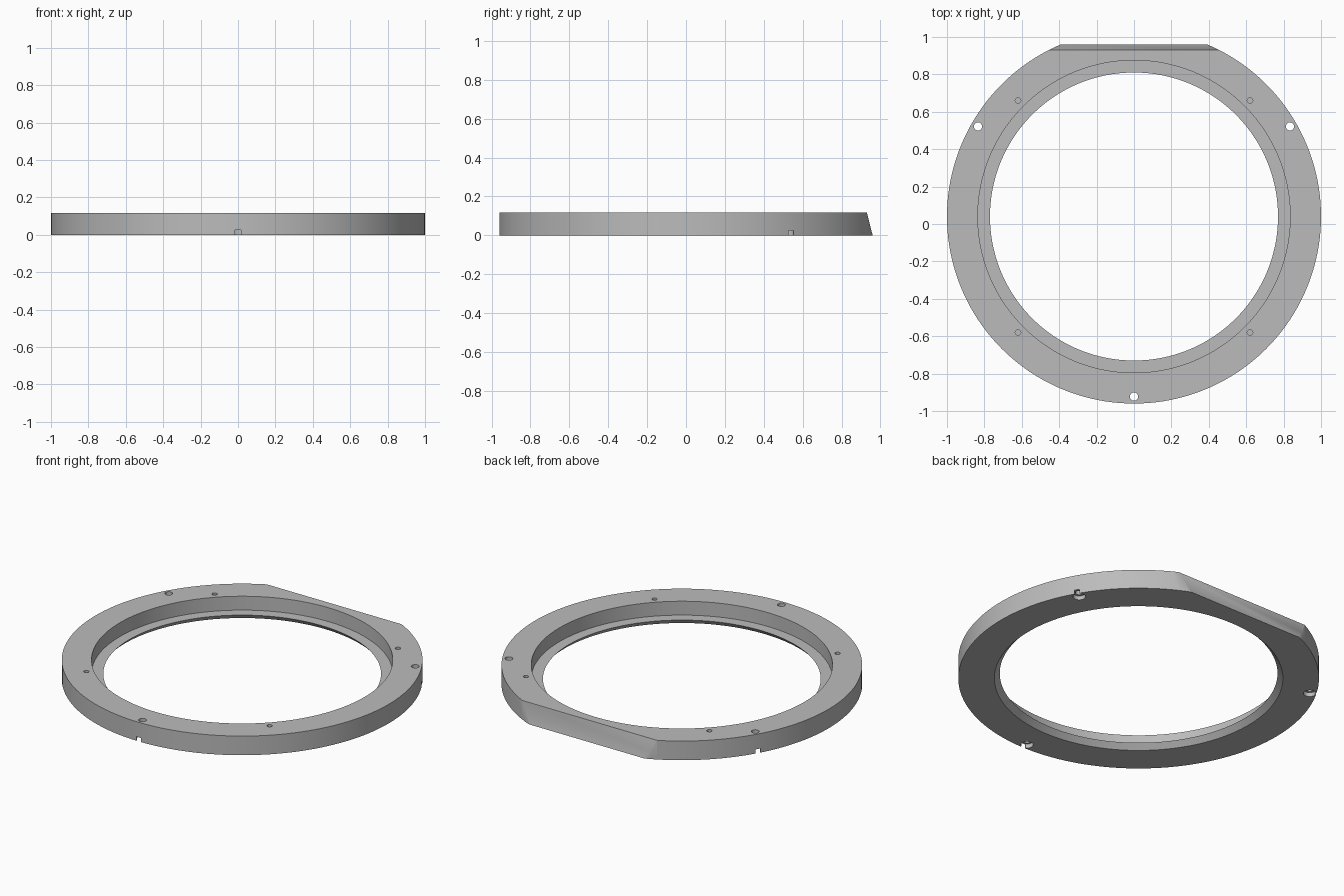
import bpy, bmesh, math
from mathutils import Matrix, Vector

if "Cube" in bpy.data.objects:
    bpy.data.objects.remove(bpy.data.objects["Cube"])

CENTRE = Vector((0, 0.04, 0))
HEIGHT = 0.117

grey = bpy.data.materials.new("plain grey")
grey.use_nodes = True
grey.diffuse_color = (0.5, 0.5, 0.5, 1)
grey.node_tree.nodes["Principled BSDF"].inputs["Base Color"].default_value = (0.5, 0.5, 0.5, 1)


def make_object(name, bm):
    bmesh.ops.recalc_face_normals(bm, faces=bm.faces)
    mesh = bpy.data.meshes.new(name)
    bm.to_mesh(mesh)
    bm.free()
    mesh.materials.append(grey)
    obj = bpy.data.objects.new(name, mesh)
    bpy.context.collection.objects.link(obj)
    return obj


def cut(target, bm):
    """Subtract a shape from the target, then discard it."""
    cutter = make_object("cutter", bm)
    cutter.hide_render = True
    mod = target.modifiers.new("cut", 'BOOLEAN')
    mod.operation = 'DIFFERENCE'
    mod.solver = 'EXACT'
    mod.object = cutter
    bpy.context.view_layer.objects.active = target
    bpy.ops.object.modifier_apply(modifier=mod.name)
    bpy.data.objects.remove(cutter)


def drill(target, pos, radius, z0, z1):
    bm = bmesh.new()
    bmesh.ops.create_cone(bm, cap_ends=True, segments=32, radius1=radius, radius2=radius,
                          depth=z1 - z0,
                          matrix=Matrix.Translation(pos + Vector((0, 0, (z0 + z1) / 2))))
    cut(target, bm)


def polar(radius, degrees):
    a = math.radians(degrees)
    return CENTRE + Vector((radius * math.cos(a), radius * math.sin(a), 0))


# Ring body: stepped section with a ledge and a chamfered lower lip
section = [(1, 0), (1, HEIGHT), (0.835, HEIGHT), (0.835, 0.032), (0.77, 0.032), (0.80, 0)]
bm = bmesh.new()
verts = [bm.verts.new((r, 0, z)) for r, z in section]
edges = [bm.edges.new((verts[i - 1], verts[i])) for i in range(len(verts))]
bmesh.ops.spin(bm, geom=verts + edges, cent=(0, 0, 0), axis=(0, 0, 1),
               angle=math.tau, steps=160)
bmesh.ops.remove_doubles(bm, verts=bm.verts, dist=0.0001)
bmesh.ops.translate(bm, verts=bm.verts, vec=CENTRE)
ring = make_object("mounting_ring", bm)

# Sloped flat across the back
bm = bmesh.new()
bmesh.ops.create_cube(bm, size=1)
slope = 0.03 / HEIGHT
for v in bm.verts:
    z = -0.1 if v.co.z < 0 else 0.3
    y = 0.96 - slope * z if v.co.y < 0 else 1.4
    v.co = (v.co.x * 2, y, z)
cut(ring, bm)

# Three through holes, each with a counterbore and a slot out to the rim
for angle in (30, 150, 270):
    drill(ring, polar(0.963, angle), 0.022, -0.1, 0.3)
    drill(ring, polar(0.963, angle), 0.035, -0.1, 0.025)
    bm = bmesh.new()
    bmesh.ops.create_cube(bm, size=1)
    bmesh.ops.scale(bm, verts=bm.verts, vec=(0.1, 0.03, 0.125))
    bmesh.ops.transform(bm, verts=bm.verts, matrix=Matrix.Translation(
        polar(1.013, angle) + Vector((0, 0, -0.0375))) @ Matrix.Rotation(math.radians(angle), 4, 'Z'))
    cut(ring, bm)

# Four small blind holes in the top face
for angle in (45, 135, 225, 315):
    drill(ring, polar(0.877, angle), 0.015, 0.05, 0.3)

bpy.ops.object.select_all(action='DESELECT')
ring.select_set(True)
bpy.context.view_layer.objects.active = ring
bpy.ops.object.shade_smooth_by_angle(angle=math.radians(30))
